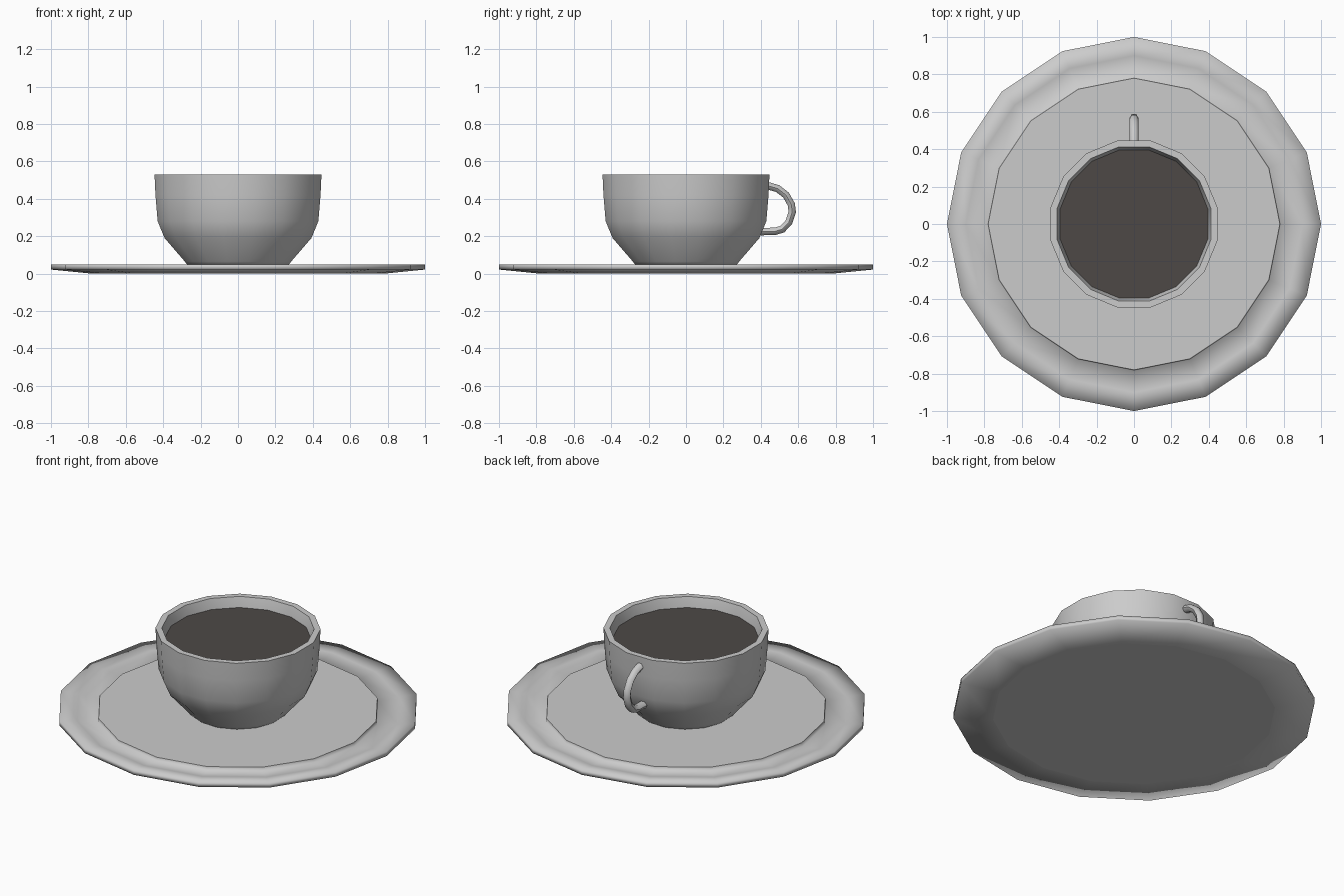
import bpy, bmesh, math

if "Cube" in bpy.data.objects:
    bpy.data.objects.remove(bpy.data.objects["Cube"])

SIDES = 16


def lathe(name, profile, offset=0.0, closed=False, smooth=180, cap_start=False, cap_end=False):
    """Revolve (radius, z) points around z with SIDES segments."""
    bm = bmesh.new()
    rings = []
    for r, z in profile:
        rings.append([bm.verts.new((r * math.cos(offset + 2 * math.pi * i / SIDES),
                                    r * math.sin(offset + 2 * math.pi * i / SIDES), z))
                      for i in range(SIDES)])
    pairs = list(zip(rings, rings[1:]))
    if closed:
        pairs.append((rings[-1], rings[0]))
    for a, b in pairs:
        for i in range(SIDES):
            j = (i + 1) % SIDES
            bm.faces.new((a[i], a[j], b[j], b[i]))
    if cap_start:
        bm.faces.new(rings[0][::-1])
    if cap_end:
        bm.faces.new(rings[-1])
    bmesh.ops.recalc_face_normals(bm, faces=bm.faces)
    # a lone disc faces up
    if len(profile) == 1 and bm.faces[:][0].normal.z < 0:
        bmesh.ops.reverse_faces(bm, faces=bm.faces)
    mesh = bpy.data.meshes.new(name)
    bm.to_mesh(mesh)
    bm.free()
    obj = bpy.data.objects.new(name, mesh)
    bpy.context.collection.objects.link(obj)
    if smooth:
        shade(obj, smooth)
    return obj


def shade(obj, angle):
    bpy.ops.object.select_all(action='DESELECT')
    obj.select_set(True)
    bpy.context.view_layer.objects.active = obj
    bpy.ops.object.shade_smooth_by_angle(angle=math.radians(angle))


half = math.pi / SIDES

# saucer: underside, thin edge, dished rim and the step up to the centre
lathe("saucer_rim", [(0.78, 0.0), (1.0, 0.022), (1.0, 0.05), (0.9, 0.04),
                     (0.785, 0.022), (0.78, 0.045)])
lathe("saucer_underside", [(0.78, 0.0)], smooth=0, cap_start=True)
lathe("saucer_centre", [(0.78, 0.045)], smooth=0, cap_end=True)

# underside disc faces down
bpy.data.objects["saucer_underside"].data.flip_normals()

# cup: foot, bowl, lip and inner wall
lathe("cup", [(0.275, 0.045), (0.29, 0.065), (0.40, 0.19), (0.438, 0.28), (0.45, 0.42),
              (0.455, 0.53), (0.42, 0.53), (0.402, 0.465), (0.385, 0.28), (0.25, 0.09)],
      offset=half, smooth=60, cap_start=True, cap_end=True)

# drink surface
drink = lathe("drink", [(0.405, 0.47)], offset=half, smooth=0, cap_end=True)
brown = bpy.data.materials.new("dark_drink")
brown.diffuse_color = (0.075, 0.066, 0.062, 1)
brown.use_nodes = True
brown.node_tree.nodes["Principled BSDF"].inputs["Base Color"].default_value = brown.diffuse_color
drink.data.materials.append(brown)

# handle: round tube along a C-shaped path at the back
path = [(0.42, 0.475), (0.49, 0.455), (0.535, 0.42), (0.563, 0.37), (0.568, 0.33),
        (0.55, 0.275), (0.515, 0.238), (0.475, 0.226), (0.40, 0.225)]
curve = bpy.data.curves.new("handle", 'CURVE')
curve.dimensions = '3D'
curve.bevel_depth = 0.023
curve.bevel_resolution = 1
curve.use_fill_caps = True
spline = curve.splines.new('POLY')
spline.points.add(len(path) - 1)
for p, (y, z) in zip(spline.points, path):
    p.co = (0, y, z, 1)
handle = bpy.data.objects.new("handle", curve)
bpy.context.collection.objects.link(handle)
bpy.ops.object.select_all(action='DESELECT')
handle.select_set(True)
bpy.context.view_layer.objects.active = handle
bpy.ops.object.convert(target='MESH')
shade(bpy.context.view_layer.objects.active, 60)
